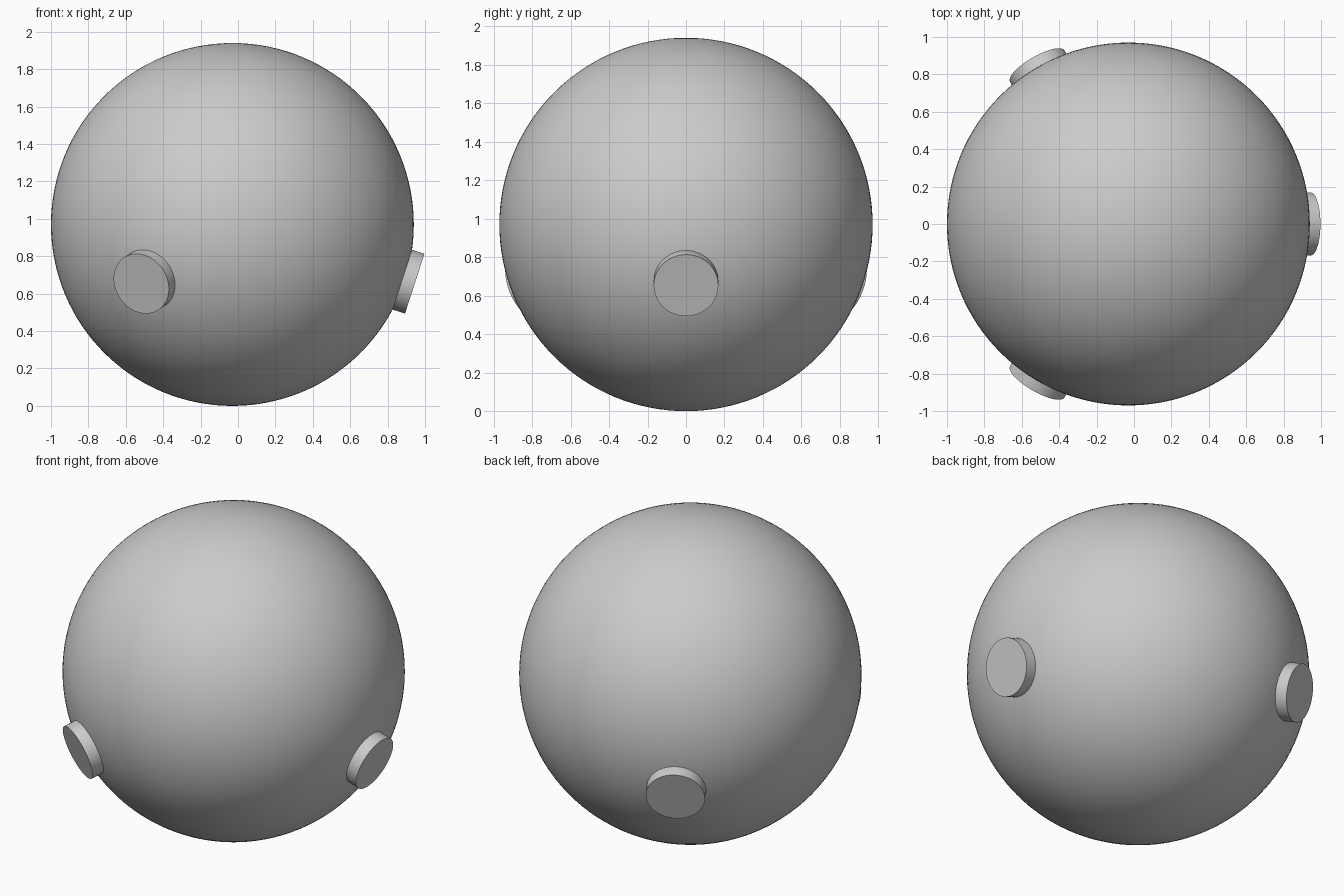
import bpy
import math
from mathutils import Vector

cube = bpy.data.objects.get("Cube")
if cube:
    bpy.data.objects.remove(cube, do_unlink=True)

RADIUS = 0.97
CENTRE = Vector((-0.03, 0, RADIUS))
PEG_RADIUS = 0.168
PEG_BASE, PEG_TIP = 0.94, 1.025   # distances from the ball centre
PEG_TILT = math.radians(-18)

grey = bpy.data.materials.new("plain_grey")
grey.use_nodes = True
colour = (0.6, 0.6, 0.6, 1)
grey.diffuse_color = colour
grey.node_tree.nodes["Principled BSDF"].inputs["Base Color"].default_value = colour


def finish(name):
    obj = bpy.context.object
    obj.name = name
    obj.data.materials.append(grey)
    bpy.ops.object.shade_smooth_by_angle(angle=math.radians(30))
    return obj


# Ball
bpy.ops.mesh.primitive_uv_sphere_add(segments=128, ring_count=64, radius=RADIUS, location=CENTRE)
finish("ball")

# Three round pegs, evenly spaced and tilted slightly downward
for name, turn in (("left_peg", 0), ("back_right_peg", 120), ("front_right_peg", 240)):
    a = math.radians(turn)
    out = Vector((math.cos(a) * math.cos(PEG_TILT), math.sin(a) * math.cos(PEG_TILT), math.sin(PEG_TILT)))
    bpy.ops.mesh.primitive_cylinder_add(
        vertices=64, radius=PEG_RADIUS, depth=PEG_TIP - PEG_BASE,
        location=CENTRE + out * (PEG_BASE + PEG_TIP) / 2,
        rotation=out.to_track_quat('Z', 'Y').to_euler())
    finish(name)
